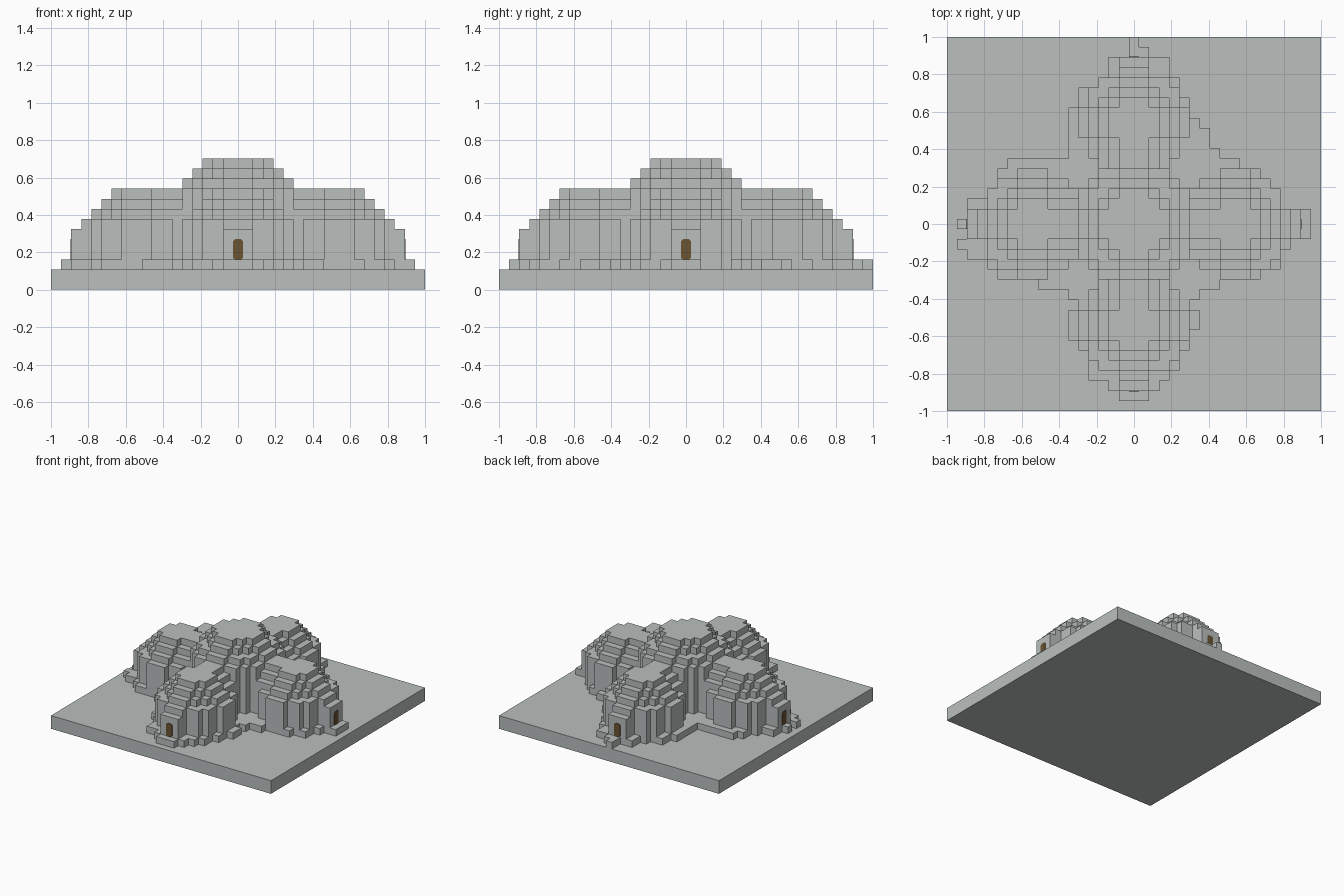
import bpy
import bmesh
import math
from mathutils import Matrix

cube = bpy.data.objects.get("Cube")
if cube:
    bpy.data.objects.remove(cube, do_unlink=True)

U = 2 / 37          # edge of one block
HALF = 18           # blocks from the centre to the edge


def material(name, rgb):
    mat = bpy.data.materials.new(name)
    mat.use_nodes = True
    colour = (*rgb, 1)
    mat.diffuse_color = colour
    mat.node_tree.nodes["Principled BSDF"].inputs["Base Color"].default_value = colour
    return mat


stone = material("pale grey stone", (0.49, 0.52, 0.515))
wood = material("brown wood", (0.147, 0.087, 0.032))


def finish(name, bm, mat):
    mesh = bpy.data.meshes.new(name)
    bm.to_mesh(mesh)
    bm.free()
    mesh.materials.append(mat)
    obj = bpy.data.objects.new(name, mesh)
    bpy.context.collection.objects.link(obj)
    return obj


def block_terrain(name, height, floor):
    """Outer faces of stacked blocks, from a height in blocks per cell."""
    bm = bmesh.new()

    def quad(*points):
        bm.faces.new([bm.verts.new([c * U for c in p]) for p in points])

    cells = range(-HALF, HALF + 1)
    for i in cells:
        for j in cells:
            top = height(i, j)
            if top <= floor:
                continue
            x0, x1, y0, y1 = i - 0.5, i + 0.5, j - 0.5, j + 0.5
            quad((x0, y0, top), (x1, y0, top), (x1, y1, top), (x0, y1, top))
            sides = (((i, j - 1), (x0, y0), (x1, y0)), ((i + 1, j), (x1, y0), (x1, y1)),
                     ((i, j + 1), (x1, y1), (x0, y1)), ((i - 1, j), (x0, y1), (x0, y0)))
            for near, a, b in sides:
                for z in range(max(height(*near), floor), top):
                    quad((*a, z), (*b, z), (*b, z + 1), (*a, z + 1))
    bmesh.ops.remove_doubles(bm, verts=bm.verts, dist=U / 100)
    bmesh.ops.dissolve_limit(bm, angle_limit=math.radians(1), verts=bm.verts, edges=bm.edges)
    return finish(name, bm, stone)


# Domes: each layer is a disc that grows by one block going down
def dome_height(i, j, centre, peak, smallest, largest):
    for layer in range(peak, 2, -1):
        radius = min(smallest + peak - layer, largest)
        if (i - centre) ** 2 + j ** 2 <= radius ** 2 + 1:
            return layer
    return 0


def wing_height(along, across):
    """Outer dome, its neck to the middle and its door wall."""
    tall = dome_height(along, across, 10, 10, 2, 5)
    if 0 <= along <= 10 and abs(across) <= 3:
        tall = max(tall, 11 - max(abs(across), 1))
    if along == 16 and abs(across) <= 1:
        tall = max(tall, 6)
    return tall


def mound_height(i, j):
    wings = [wing_height(*p) for p in ((i, j), (-i, j), (j, i), (-j, i))]
    return max(dome_height(i, j, 0, 13, 3, 6), *wings)


# Uneven low ledge: reach in blocks for each row away from the middle
LEDGE = {
    (1, 1): (17, 17, 14, 14, 13, 12, 10, 8, 7, 7, 6, 5, 5, 4, 4, 3, 3, 1, 0),
    (-1, 1): (17, 16, 16, 14, 13, 13, 12, 6, 6, 6, 6, 6, 5, 5, 3, 2, 2, 0, 0),
    (-1, -1): (17, 16, 17, 16, 14, 13, 9, 6, 5, 6, 6, 6, 5, 4, 4, 4, 2, 1),
    (1, -1): (17, 17, 15, 14, 14, 12, 8, 6, 5, 6, 6, 5, 5, 4, 4, 3, 2, 1),
}


def ledge_height(i, j):
    reach = LEDGE[(1 if i >= 0 else -1, 1 if j >= 0 else -1)]
    inside = abs(j) < len(reach) and abs(i) <= reach[abs(j)]
    return 3 if inside or mound_height(i, j) else 0


block_terrain("domed_building", mound_height, 3)
block_terrain("stepped_ledge", ledge_height, 2)

# Base slab
bm = bmesh.new()
bmesh.ops.create_cube(bm, size=1, matrix=Matrix.Translation((0, 0, U)) @ Matrix.Diagonal((2, 2, 2 * U, 1)))
finish("base_slab", bm, stone)

# A thin door with clipped corners on each of the four wings
for side, turn in (("front", 0), ("left", 90), ("back", 180), ("right", 270)):
    bm = bmesh.new()
    shape = Matrix.Translation((0, -16.5 * U, 4 * U)) @ Matrix.Diagonal((U, 0.008, 2 * U, 1))
    bmesh.ops.create_cube(bm, size=1, matrix=shape)
    corners = [e for e in bm.edges if abs(e.verts[0].co.y - e.verts[1].co.y) > 0.001]
    bmesh.ops.bevel(bm, geom=corners, offset=0.01, segments=1, affect="EDGES")
    bm.transform(Matrix.Rotation(math.radians(turn), 4, "Z"))
    finish(side + "_door", bm, wood)
